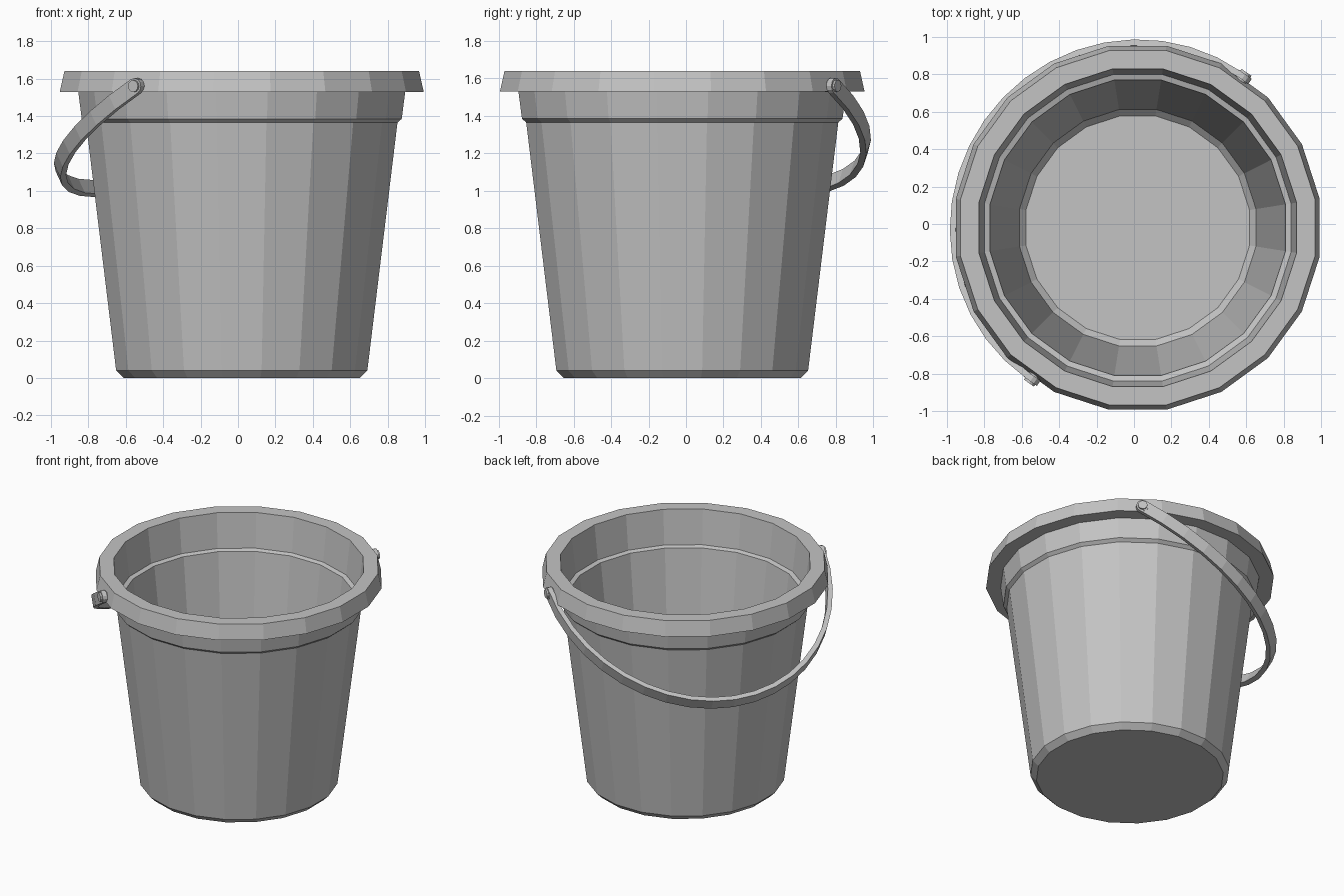
import bpy
import bmesh
from math import sin, cos, pi, radians
from mathutils import Vector

cube = bpy.data.objects.get("Cube")
if cube:
    bpy.data.objects.remove(cube, do_unlink=True)

grey = bpy.data.materials.new("plain_grey")
grey.use_nodes = True
colour = (0.55, 0.55, 0.55, 1)
grey.diffuse_color = colour
grey.node_tree.nodes["Principled BSDF"].inputs["Base Color"].default_value = colour

CENTRE = Vector((0.02, -0.02, 0))
SIDES = 20
PHASE = radians(9)


def skin(name, rings, closed):
    """Join equal rings of points with quads and cap both ends."""
    bm = bmesh.new()
    loops = [[bm.verts.new(p) for p in ring] for ring in rings]
    for a, b in zip(loops, loops[1:]):
        for i in range(len(a)):
            j = (i + 1) % len(a)
            bm.faces.new((a[i], a[j], b[j], b[i]))
    if closed:
        bm.faces.new(loops[0])
        bm.faces.new(loops[-1])
    bmesh.ops.recalc_face_normals(bm, faces=bm.faces)
    mesh = bpy.data.meshes.new(name)
    bm.to_mesh(mesh)
    bm.free()
    mesh.materials.append(grey)
    obj = bpy.data.objects.new(name, mesh)
    bpy.context.collection.objects.link(obj)
    return obj


def ring(radius, z):
    angles = [PHASE + 2 * pi * i / SIDES for i in range(SIDES)]
    return [CENTRE + Vector((radius * cos(a), radius * sin(a), z)) for a in angles]


# Bucket shell: outside from the base up, over the rim, then down the inside
profile = [
    (0.64, 0), (0.68, 0.04), (0.843, 1.365), (0.866, 1.385), (0.885, 1.53),
    (0.985, 1.53), (0.96, 1.64), (0.86, 1.64), (0.83, 1.385), (0.80, 1.375),
    (0.64, 0.06), (0.605, 0.025),
]
skin("bucket", [ring(r, z) for r, z in profile], True)

# Swung-down carrying handle: a flat band along half an ellipse
axis = Vector((cos(radians(55)), sin(radians(55)), 0))
outward = Vector((-axis.y, axis.x, 0))
pivot = CENTRE + Vector((0, 0, 1.56))
drop = (outward * 0.97 - Vector((0, 0, 0.55))).normalized()
across = axis.cross(drop).normalized()
HALF_SPAN, REACH = 0.985, 1.11
WIDTH, THICK = 0.043, 0.017

band = []
STEPS = 20
for i in range(STEPS + 1):
    t = pi * i / STEPS
    point = pivot + axis * HALF_SPAN * cos(t) + drop * REACH * sin(t)
    normal = (axis * cos(t) / HALF_SPAN + drop * sin(t) / REACH).normalized()
    band.append([point + normal * THICK * u + across * WIDTH * v
                 for u, v in ((-1, -1), (1, -1), (1, 1), (-1, 1))])
skin("handle", band, True)


# Rounded handle ends and the pins that hold them to the rim
def stub(name, side, radius, start, end, sides=12):
    rings = []
    for d in (start, end):
        base = pivot + axis * side * d
        rings.append([base + (drop * cos(a) + across * sin(a)) * radius
                      for a in (2 * pi * i / sides for i in range(sides))])
    skin(name, rings, True)


for side, label in ((1, "back"), (-1, "front")):
    stub(label + "_handle_end", side, WIDTH, 0.968, 1.002)
    stub(label + "_pin", side, 0.032, 0.93, 1.014)
